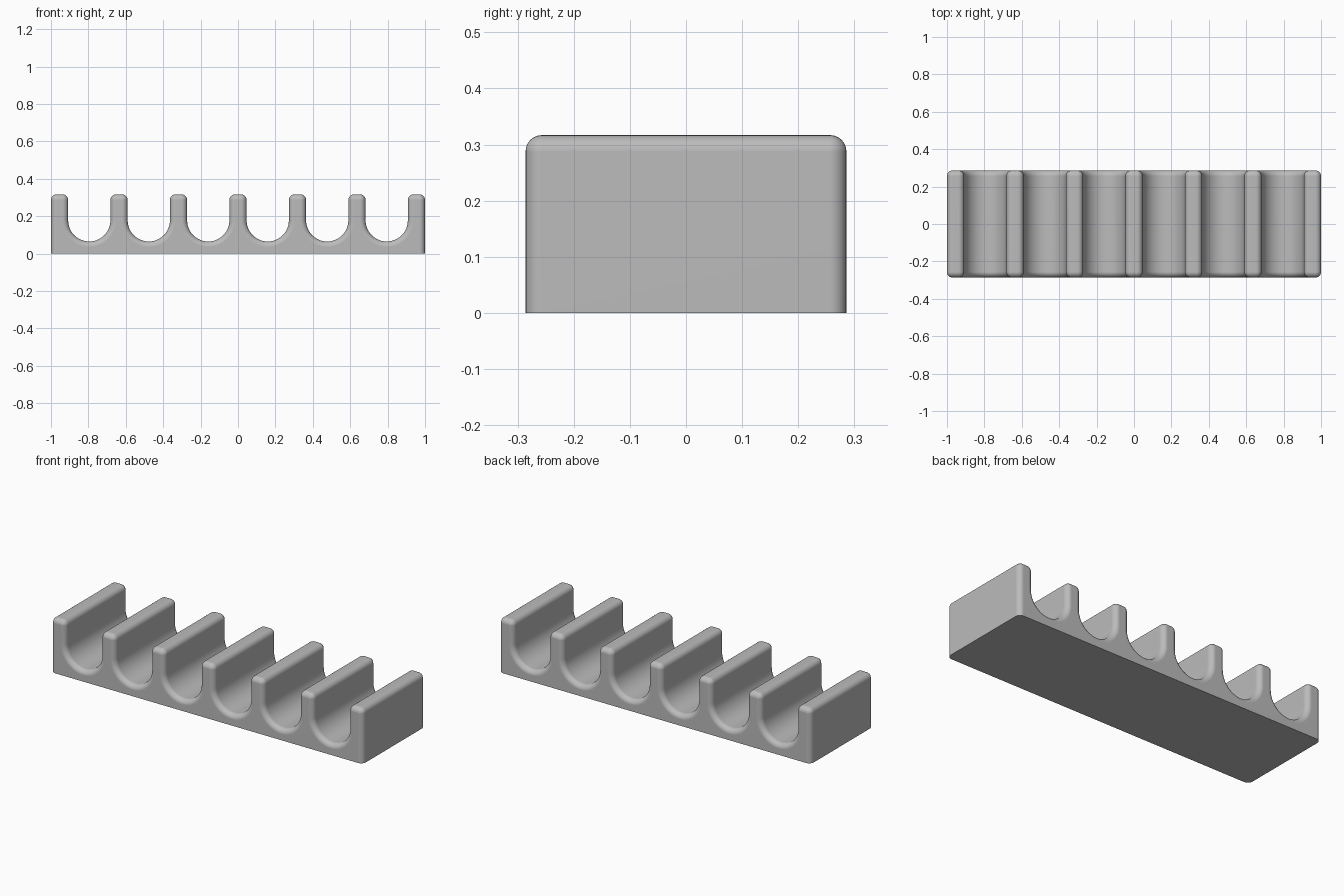
import bpy, bmesh
from math import sin, cos, pi

if "Cube" in bpy.data.objects:
    bpy.data.objects.remove(bpy.data.objects["Cube"])

HALF_Y, TOP, PITCH = 0.286, 0.317, 0.318   # half depth, height, wall spacing
HALF_WALL, FILLET, BEVEL = 0.046, 0.030, 0.0295
GROOVES = 6
GROOVE_R = PITCH / 2 - HALF_WALL
GROOVE_Z = 0.065 + GROOVE_R                # centre height of the round groove floor
CORNER_STEPS, GROOVE_STEPS = 6, 24


def arc(cx, cz, r, start, end, steps):
    angles = [start + (end - start) * i / steps for i in range(steps + 1)]
    return [(cx + r * cos(a), cz + r * sin(a)) for a in angles]


def comb_profile(d):
    """Outline of the rack in x and z, drawn in by d everywhere but the bottom."""
    side = GROOVES / 2 * PITCH + HALF_WALL - d
    pts = [(-side, 0)]
    for i in range(GROOVES + 1):
        x = (i - GROOVES / 2) * PITCH
        reach = HALF_WALL - FILLET
        pts += arc(x - reach, TOP - FILLET, FILLET - d, pi, pi / 2, CORNER_STEPS)
        pts += arc(x + reach, TOP - FILLET, FILLET - d, pi / 2, 0, CORNER_STEPS)
        if i < GROOVES:
            pts += arc(x + PITCH / 2, GROOVE_Z, GROOVE_R + d, pi, 2 * pi, GROOVE_STEPS)
    return pts + [(side, 0)]


# Rack body: outline lofted front to back with rounded front and back edges
stations = []
for i in range(CORNER_STEPS + 1):
    a = pi / 2 * i / CORNER_STEPS
    stations.append((HALF_Y - BEVEL + BEVEL * sin(a), BEVEL * (1 - cos(a))))
stations = [(-y, d) for y, d in reversed(stations)] + stations

bm = bmesh.new()
rings = [[bm.verts.new((x, y, z)) for x, z in comb_profile(d)] for y, d in stations]
for r0, r1 in zip(rings, rings[1:]):
    for j in range(len(r0)):
        k = (j + 1) % len(r0)
        bm.faces.new((r0[j], r0[k], r1[k], r1[j]))
bm.faces.new(rings[0])
bm.faces.new(rings[-1])
bmesh.ops.recalc_face_normals(bm, faces=bm.faces)

mesh = bpy.data.meshes.new("slotted_rack")
bm.to_mesh(mesh)
bm.free()
rack = bpy.data.objects.new("slotted_rack", mesh)
bpy.context.collection.objects.link(rack)

grey = bpy.data.materials.new("light_grey")
grey.diffuse_color = (0.5, 0.5, 0.5, 1)
grey.use_nodes = True
grey.node_tree.nodes["Principled BSDF"].inputs["Base Color"].default_value = grey.diffuse_color
mesh.materials.append(grey)

# Smooth fillets and grooves, flat ends and bottom
bpy.context.view_layer.objects.active = rack
rack.select_set(True)
bpy.ops.object.shade_smooth_by_angle(angle=pi / 6)
weighted = rack.modifiers.new("flat_face_normals", 'WEIGHTED_NORMAL')
weighted.keep_sharp = True
